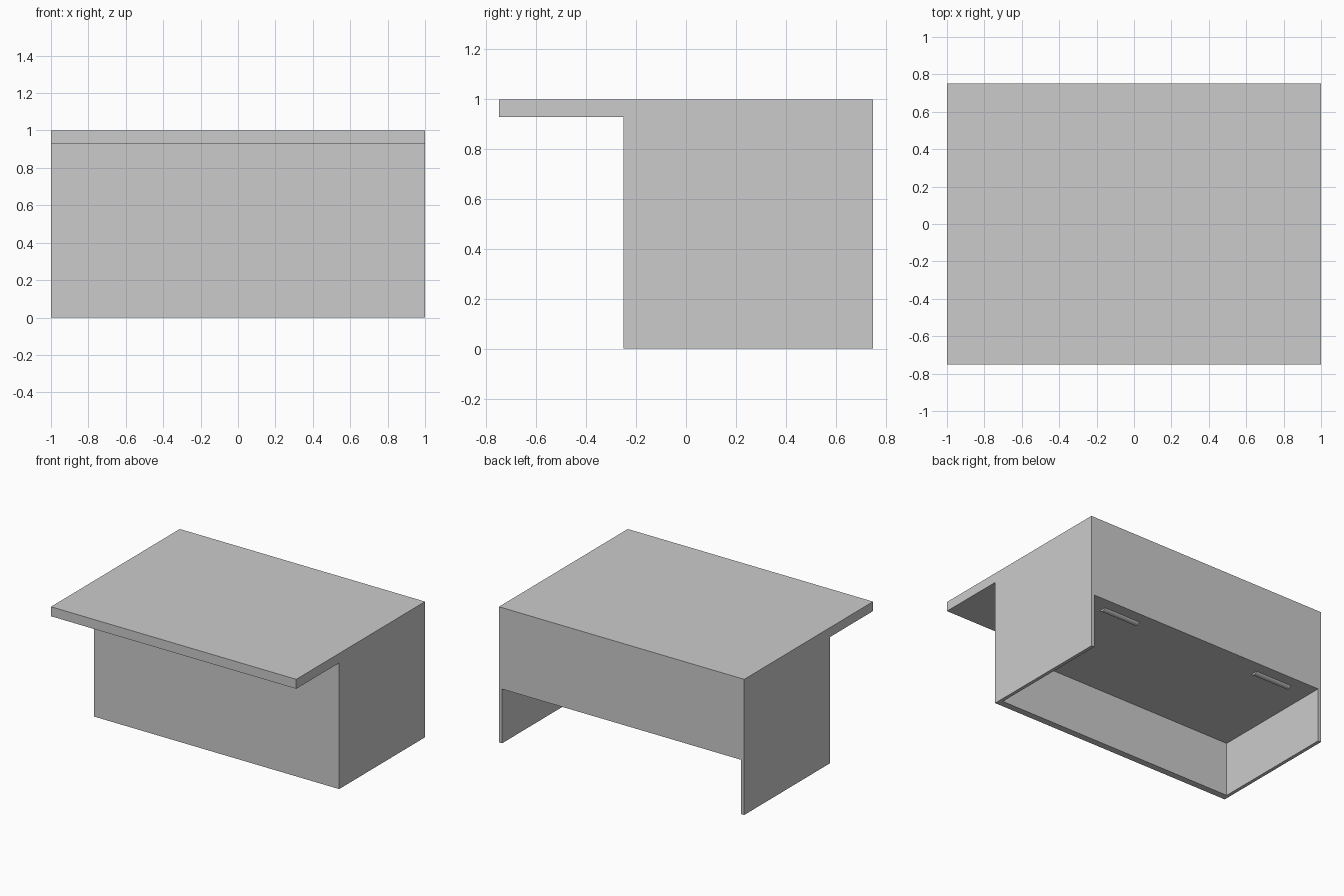
import bpy, math

if "Cube" in bpy.data.objects:
    bpy.data.objects.remove(bpy.data.objects["Cube"])


def box(name, x0, x1, y0, y1, z0, z1):
    bpy.ops.mesh.primitive_cube_add(
        size=1, location=((x0 + x1) / 2, (y0 + y1) / 2, (z0 + z1) / 2))
    ob = bpy.context.object
    ob.name = name
    ob.scale = (x1 - x0, y1 - y0, z1 - z0)
    bpy.ops.object.transform_apply(location=False, rotation=False, scale=True)
    return ob


SIDE_T, FRONT_T = 0.025, 0.05
INNER = 1 - SIDE_T

# Worktop with front overhang
box("worktop", -1, 1, -0.75, 0.75, 0.93, 1)

# Front modesty panel
box("front_panel", -INNER, INNER, -0.25, -0.25 + FRONT_T, 0, 0.93)

# Drawer housing filling the upper rear
box("drawer_housing", -INNER, INNER, -0.25 + FRONT_T, 0.75, 0.4, 0.93)

for name, s in (("left", -1), ("right", 1)):
    # Side panels down to the floor
    a, b = sorted((s * INNER, s))
    box(name + "_side_panel", a, b, -0.25, 0.75, 0, 0.93)

    # Rounded pull bar half sunk in the underside
    bpy.ops.mesh.primitive_cylinder_add(
        vertices=16, radius=0.03, depth=0.3,
        location=(s * 0.66, 0.64, 0.415), rotation=(0, math.pi / 2, 0))
    bpy.context.object.name = name + "_pull"
